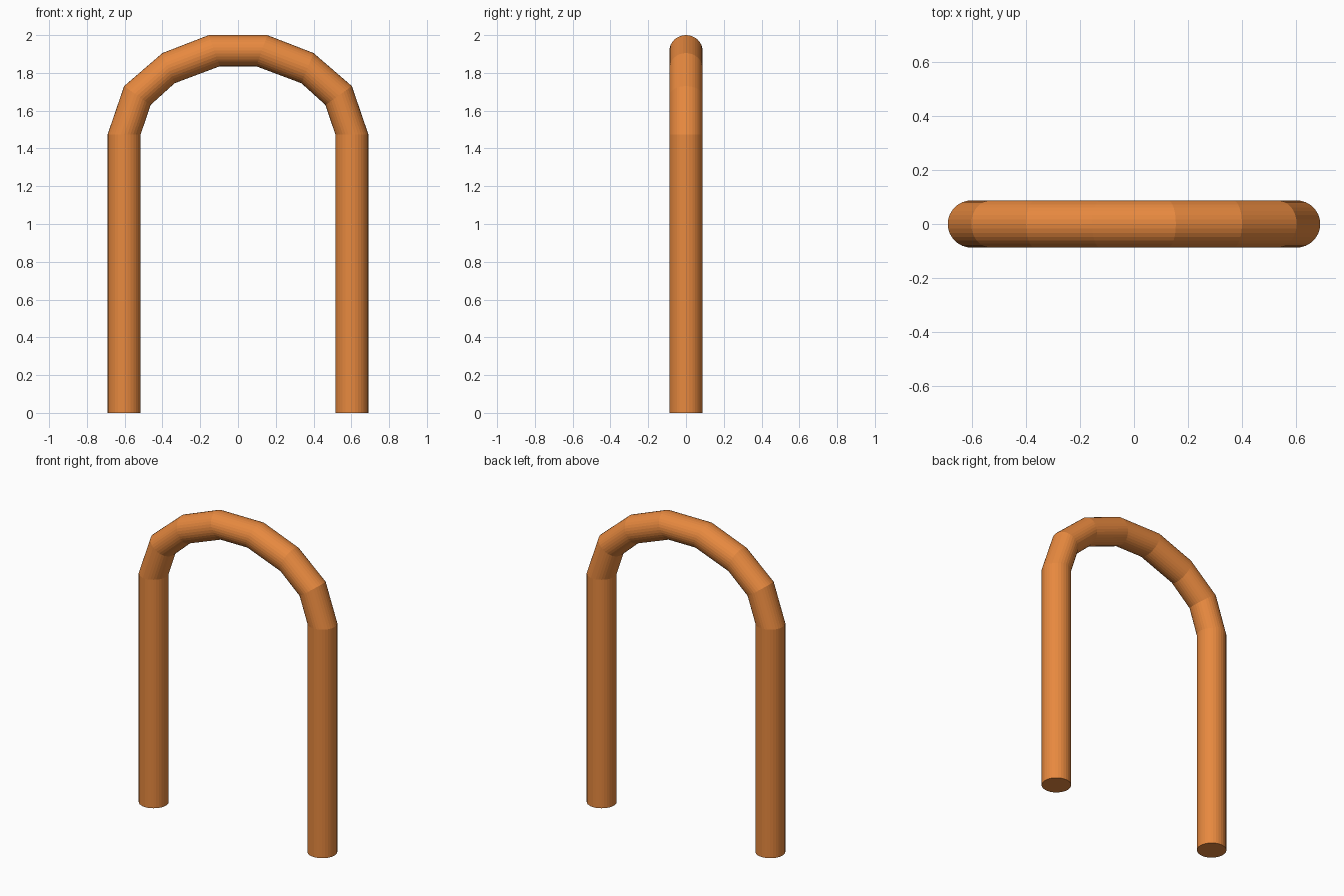
import bpy, bmesh
from math import sin, cos, pi
from mathutils import Vector

if "Cube" in bpy.data.objects:
    bpy.data.objects.remove(bpy.data.objects["Cube"])

SIDES = 32
HALF_DEPTH = 0.0875

# Right half of the hoop: (outer x, outer z, inner x, inner z) at each bend
half = [
    (0.69, 0.00, 0.515, 0.00),
    (0.69, 1.475, 0.515, 1.475),
    (0.603, 1.73, 0.463, 1.63),
    (0.40, 1.905, 0.336, 1.745),
    (0.155, 2.00, 0.097, 1.835),
]
sections = half + [(-a, b, -c, d) for a, b, c, d in reversed(half)]


def ring(bm, section):
    """Round cross-section spanning the outer and inner edge of the bend."""
    outer = Vector((section[0], 0, section[1]))
    inner = Vector((section[2], 0, section[3]))
    mid, radial = (outer + inner) / 2, (outer - inner) / 2
    depth = Vector((0, HALF_DEPTH, 0))
    return [bm.verts.new(mid + radial * cos(2 * pi * i / SIDES)
                         + depth * sin(2 * pi * i / SIDES)) for i in range(SIDES)]


# Bent tube hoop, swept through the sections and capped at both feet
bm = bmesh.new()
rings = [ring(bm, s) for s in sections]
for a, b in zip(rings, rings[1:]):
    for i in range(SIDES):
        j = (i + 1) % SIDES
        bm.faces.new((a[i], a[j], b[j], b[i]))
bm.faces.new(rings[0])
bm.faces.new(rings[-1])
bmesh.ops.recalc_face_normals(bm, faces=bm.faces)
mesh = bpy.data.meshes.new("tube_hoop")
bm.to_mesh(mesh)
bm.free()

hoop = bpy.data.objects.new("tube_hoop", mesh)
bpy.context.collection.objects.link(hoop)

# Orange paint
paint = bpy.data.materials.new("orange_paint")
paint.diffuse_color = (0.8, 0.25, 0.05, 1)
paint.use_nodes = True
paint.node_tree.nodes["Principled BSDF"].inputs["Base Color"].default_value = paint.diffuse_color
mesh.materials.append(paint)
